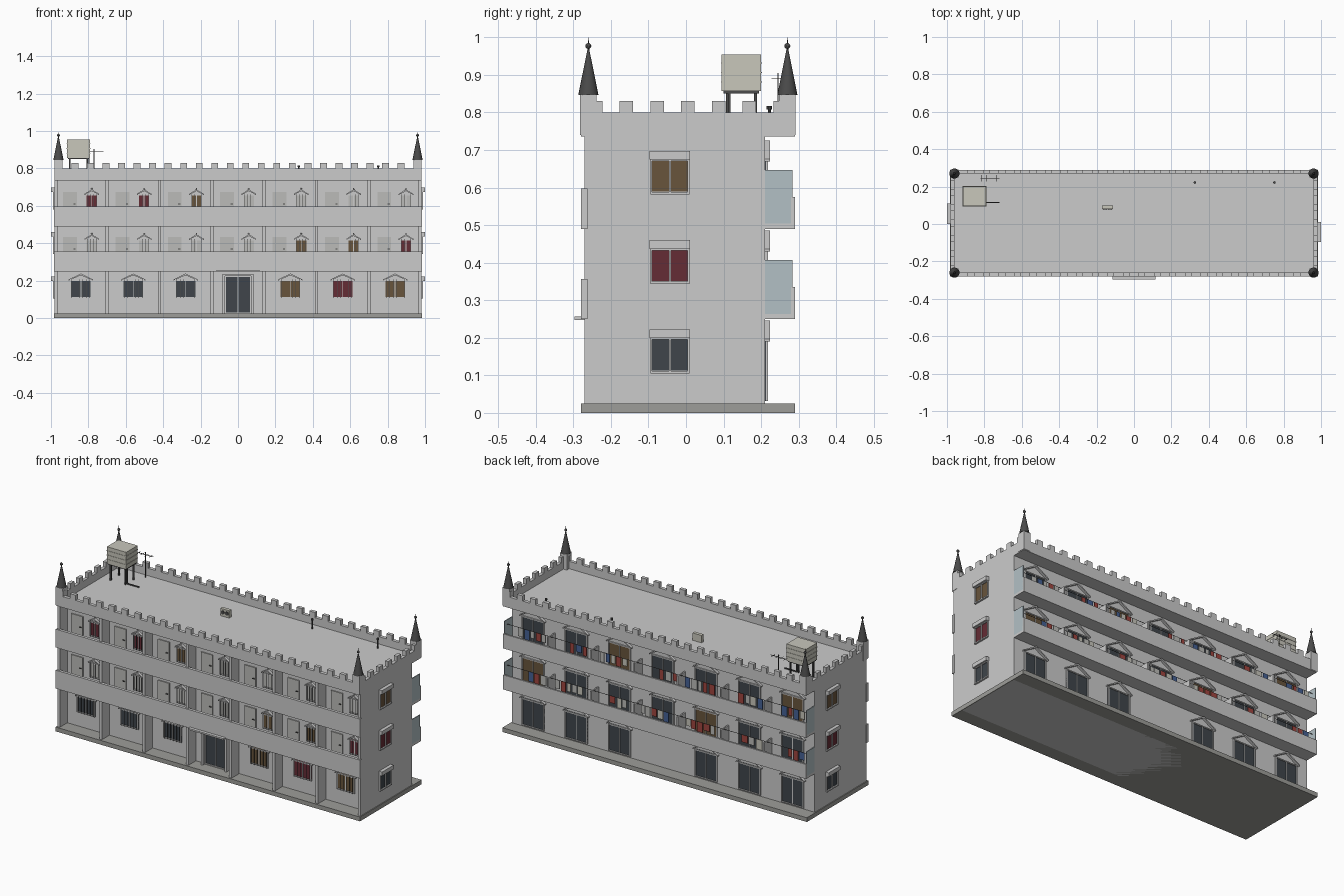
import bpy, bmesh, math, random
from mathutils import Matrix, Vector

if "Cube" in bpy.data.objects:
    bpy.data.objects.remove(bpy.data.objects["Cube"])

random.seed(4)
COL = {"dark": (.05, .06, .07, 1), "red": (.13, .025, .035, 1), "brown": (.14, .09, .045, 1),
       "light": (.5, .5, .48, 1), "cream": (.58, .57, .5, 1), "glass": (.45, .53, .56, 1),
       "metal": (.07, .07, .07, 1), "cloth_red": (.35, .06, .05, 1), "cloth_blue": (.06, .12, .3, 1),
       "plinth": (.34, .34, .32, 1)}
parts = {}                       # (name, colour) -> bmesh


def get(name, col=None):
    return parts.setdefault((name, col), bmesh.new())


def box(name, x0, x1, y0, y1, z0, z1, col=None):
    m = Matrix.Translation(((x0 + x1) / 2, (y0 + y1) / 2, (z0 + z1) / 2)) @ \
        Matrix.Diagonal((abs(x1 - x0), abs(y1 - y0), abs(z1 - z0), 1))
    bmesh.ops.create_cube(get(name, col), size=1, matrix=m)


def cone(name, x, y, z0, z1, r0, r1, n=16, col=None):
    bmesh.ops.create_cone(get(name, col), cap_ends=True, segments=n, radius1=r0, radius2=r1,
                          depth=z1 - z0, matrix=Matrix.Translation((x, y, (z0 + z1) / 2)))


def gable(name, x, y, s, z, w, h, depth=.014, t=.009):
    # chevron-shaped hood over an opening; s is the outward y direction
    bm = get(name)
    pts = [(-w, 0), (-w, t * .7), (0, h), (w, t * .7), (w, 0), (0, h - t)]
    a = [bm.verts.new((x + px, y, z + pz)) for px, pz in pts]
    b = [bm.verts.new((x + px, y + s * depth, z + pz)) for px, pz in pts]
    for v in (a, b):
        bm.faces.new((v[0], v[1], v[2], v[5]))
        bm.faces.new((v[2], v[3], v[4], v[5]))
    for i in range(6):
        j = (i + 1) % 6
        bm.faces.new((a[i], a[j], b[j], b[i]))


def window(name, x, y, s, hw, z0, z1, col, panes=2, bars=0):
    # glazed opening with a projecting frame, mullions and optional bars
    box(name + "_panes", x - hw, x + hw, y, y + s * .003, z0, z1, col)
    f, d = .006, y + s * .008
    for e in (-1, 1):
        box(name + "_frames", x + e * hw, x + e * (hw - f), y, d, z0, z1)
    box(name + "_frames", x - hw, x + hw, y, d, z0, z0 + f)
    box(name + "_frames", x - hw, x + hw, y, d, z1 - f, z1)
    for i in range(1, panes):
        cx = x - hw + 2 * hw * i / panes
        box(name + "_frames", cx - .002, cx + .002, y, y + s * .006, z0, z1)
    for i in range(bars):
        cx = x - hw + 2 * hw * (i + .5) / bars
        box(name + "_bars", cx - .001, cx + .001, y + s * .008, y + s * .01, z0, z1, "metal")


FW, BW = -.20, .21               # front and back wall planes
BAYS = [-.84 + .28 * i for i in range(7)]
EDGES = [-.98 + .28 * i for i in range(8)]
FLOORS = [.25, .49]

# main block and plinth
box("main_block", -.98, .98, FW, BW, .0, .75)
box("plinth", -.985, .985, -.28, .29, 0, .025, "plinth")

# front piers and end walls
for i, x in enumerate(EDGES):
    x0, x1 = (x, x + .016) if i == 0 else (x - .016, x) if i == 7 else (x - .008, x + .008)
    box("front_piers", x0, x1, -.27, FW, .02, .74)

# gallery and balcony slabs with solid parapets
for z in FLOORS:
    box("floor_slabs", -.98, .98, -.272, .288, z, z + .014)
    box("front_parapets", -.984, .984, -.279, -.262, z, z + .107)
    box("back_parapets", -.98, .98, .28, .29, z, z + .085)
    for i, x in enumerate(EDGES):
        if i in (0, 7):
            e = 1 if i else -1
            box("balcony_end_panels", x - e * .005, x, BW, .284, z + .014, z + .157, "glass")
        else:
            box("balcony_dividers", x - .004, x + .004, BW, .28, z + .014, z + .135)
    box("clothes_lines", -.975, .975, .2585, .2605, z + .131, z + .133, "metal")

# roof slab, cornice band and battlements
box("roof_slab", -.97, .97, -.27, .28, .736, .757)
for y in (-.28, .27):
    box("roof_parapet", -.98, .98, y, y + .02, .736, .80)
    for i in range(24):
        x = -.955 + i * 1.91 / 23
        box("battlements", x - .018, x + .018, y, y + .02, .80, .83)
for x in (-.98, .96):
    box("roof_parapet", x, x + .02, -.28, .29, .736, .80)
    for i in range(-3, 4):
        y = .005 + i * .082
        box("battlements", x, x + .02, y - .018, y + .018, .80, .83)

# corner turrets with pointed spires
for x in (-.96, .96):
    for y in (-.26, .27):
        box("turret_bases", x - .022, x + .022, y - .022, y + .022, .74, .848)
        cone("spires", x, y, .846, .965, .027, .003, 20, "metal")
        cone("spires", x, y, .96, 1.0, .003, .0005, 8, "metal")
        bmesh.ops.create_uvsphere(get("spires", "metal"), u_segments=10, v_segments=6, radius=.008,
                                  matrix=Matrix.Translation((x, y, .977)))

# ground floor front: six windows and the entrance
for x, c in zip(BAYS, ["dark"] * 3 + [None, "brown", "red", "brown"]):
    if c:
        window("front_window", x, FW, -1, .058, .108, .205, c, 2, 6)
        gable("window_hoods", x, FW, -1, .2, .066, .038)
window("entrance_door", 0, FW, -1, .07, .025, .225, "dark", 2)
for e in (-1, 1):
    box("entrance_surround", e * .07, e * .082, -.225, FW, .025, .237)
box("entrance_surround", -.082, .082, -.225, FW, .225, .237)
box("entrance_canopy", -.115, .115, -.297, FW, .248, .257)

# upper galleries: a door and a small window in each bay
TINT = [["light"] * 4 + ["brown", "brown", "red"], ["red", "red", "brown"] + ["light"] * 4]
for z, tints in zip(FLOORS, TINT):
    for x, c in zip(BAYS, tints):
        dx, wx = x - .058, x + .058
        box("gallery_doors", dx - .037, dx + .037, FW - .006, FW, z + .014, z + .184, "light")
        box("door_handles", dx + .018, dx + .03, FW - .012, FW, z + .118, z + .122, "metal")
        window("gallery_window", wx, FW, -1, .033, z + .085, z + .172, c, 2, 4)
        gable("window_hoods", wx, FW, -1, z + .168, .039, .03)
        cone("hood_finials", wx, FW - .007, z + .195, z + .206, .004, .003, 8)

# back: wide glazed doors with hoods on every level
for f, z in enumerate([.01] + FLOORS):
    for i, x in enumerate(BAYS):
        if f == 0 and i == 3:
            continue
        c = "brown" if (f, i) in {(2, 4), (2, 0), (1, 6), (1, 2)} else "dark"
        window("back_door", x, BW, 1, .072, z + .022, z + .182, c, 2)
        gable("window_hoods", x, BW, 1, z + .18, .082, .056)

# laundry hung along the balconies
for z in FLOORS:
    for x in BAYS:
        px = x - .12 + random.uniform(0, .05)
        for _ in range(random.randint(3, 5)):
            w = random.uniform(.022, .04)
            c = random.choice(["cream", "light", "cloth_red", "cloth_blue"])
            if px + w < x + .125:
                box("laundry", px, px + w, .258, .261, z + .132 - random.uniform(.04, .065), z + .132, c)
            px += w + random.uniform(.004, .014)

# side windows on both ends, rotated half a turn about the centre
for s in (-1, 1):
    for k, c in enumerate(["dark", "red", "brown"]):
        cy, z, w = .006 - s * .049, .105 + k * .238, s * .98
        box("side_panes", w, w + s * .003, cy - .047, cy + .047, z + .008, z + .093, c)
        for y in (-.052, -.0025, .047):
            box("side_frames", w, w + s * .008, cy + y, cy + y + .005, z, z + .095)
        for zz in (z, z + .09):
            box("side_frames", w, w + s * .01, cy - .052, cy + .052, zz, zz + .007)
        box("side_hoods", w, w + s * .02, cy - .054, cy + .054, z + .094, z + .117)

# water tank on legs with an outlet pipe
box("water_tank", -.915, -.79, .095, .20, .857, .955, "cream")
for z in (.88, .905, .93):
    box("tank_ribs", -.917, -.788, .093, .202, z, z + .003, "cream")
for x in (-.9, -.805):
    for y in (.11, .185):
        box("tank_legs", x - .004, x + .004, y - .004, y + .004, .755, .857, "metal")
box("tank_legs", -.91, -.795, .1, .195, .85, .857, "metal")
box("tank_pipe", -.80, -.72, .112, .118, .76, .766, "metal")
box("tank_pipe", -.80, -.794, .112, .118, .76, .857, "metal")

# aerial
box("aerial", -.7715, -.7685, .2435, .2465, .755, .905, "metal")
box("aerial", -.82, -.72, .244, .246, .888, .891, "metal")
for i in range(4):
    x = -.815 + i * .026
    box("aerial", x, x + .002, .228, .262, .8885, .8905, "metal")

# roof vents and a condenser unit with two fans
for x in (.325, .75):
    cone("roof_vents", x, .222, .755, .81, .004, .004, 10, "metal")
    cone("roof_vents", x, .222, .808, .817, .007, .007, 10, "metal")
box("condenser", -.17, -.113, .08, .1, .757, .80, "cream")
for x in (-.155, -.128):
    bmesh.ops.create_cone(get("condenser_fans", "metal"), cap_ends=True, segments=16, radius1=.011,
                          radius2=.011, depth=.003, matrix=Matrix.Translation((x, .079, .78)) @
                          Matrix.Rotation(math.pi / 2, 4, 'X'))

# turn every collected mesh into an object
for (name, col), bm in parts.items():
    bmesh.ops.recalc_face_normals(bm, faces=bm.faces[:])
    me = bpy.data.meshes.new(name)
    bm.to_mesh(me)
    bm.free()
    ob = bpy.data.objects.new(name, me)
    bpy.context.collection.objects.link(ob)
    if col:
        mat = bpy.data.materials.get(col) or bpy.data.materials.new(col)
        mat.diffuse_color = COL[col]
        mat.use_nodes = True
        mat.node_tree.nodes["Principled BSDF"].inputs["Base Color"].default_value = mat.diffuse_color
        me.materials.append(mat)
    if name in ("spires", "roof_vents"):
        bpy.context.view_layer.objects.active = ob
        ob.select_set(True)
        bpy.ops.object.shade_smooth_by_angle()
        ob.select_set(False)
